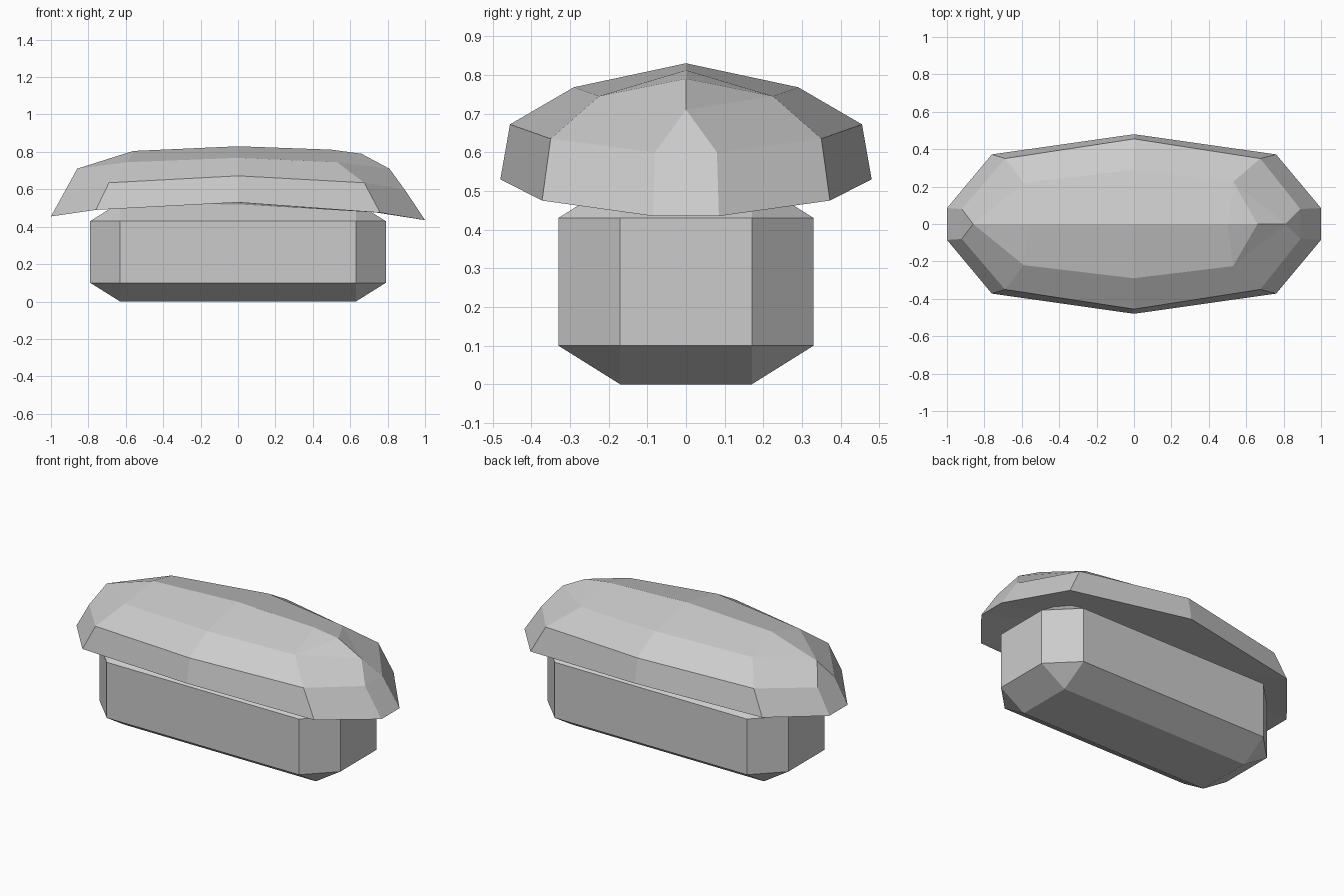
import bpy
import bmesh
from mathutils import Matrix, Vector

default_cube = bpy.data.objects.get("Cube")
if default_cube:
    bpy.data.objects.remove(default_cube, do_unlink=True)

grey = bpy.data.materials.new("plain grey")
grey.use_nodes = True
colour = (0.6, 0.6, 0.6, 1)
grey.diffuse_color = colour
grey.node_tree.nodes["Principled BSDF"].inputs["Base Color"].default_value = colour


def finish(bm, name):
    """Turn a bmesh into a flat shaded object."""
    bmesh.ops.recalc_face_normals(bm, faces=bm.faces)
    mesh = bpy.data.meshes.new(name)
    bm.to_mesh(mesh)
    bm.free()
    mesh.materials.append(grey)
    obj = bpy.data.objects.new(name, mesh)
    bpy.context.collection.objects.link(obj)
    return obj


# Base: box with chamfered edges, the chamfer being flatter in height
CHAMFER, SQUASH = 0.16, 0.625
bm = bmesh.new()
bmesh.ops.create_cube(bm, size=1)
bmesh.ops.scale(bm, vec=(1.58, 0.66, 0.53 / SQUASH), verts=bm.verts)
bmesh.ops.bevel(bm, geom=bm.edges[:], offset=CHAMFER, offset_type='OFFSET',
                segments=1, profile=0.5, affect='EDGES')
bmesh.ops.scale(bm, vec=(1, 1, SQUASH), verts=bm.verts)
bmesh.ops.translate(bm, vec=(0, 0, 0.265), verts=bm.verts)
finish(bm, "base")

# Cap: back half as rings running from the left end to the right end
bm = bmesh.new()


def ring(points):
    return [bm.verts.new(p) for p in points]


def strip(a, b):
    for i in range(len(a) - 1):
        bm.faces.new((a[i], a[i + 1], b[i + 1], b[i]))


rim = ring([(1, 0, .435), (1, .085, .435), (.76, .372, .475), (0, .48, .53),
            (-.76, .372, .49), (-1, .085, .455), (-1, 0, .455)])
shoulder = ring([(.89, 0, .6), (.89, .08, .6), (.675, .35, .635), (0, .455, .672),
                 (-.69, .35, .635), (-.92, .08, .6), (-.92, 0, .6)])
upper = ring([(.53, .225, .745), (0, .29, .768), (-.59, .22, .745)])
crest = ring([(.81, 0, .71), (.66, 0, .79), (.5, 0, .812), (0, 0, .83),
              (-.56, 0, .805), (-.86, 0, .71)])

strip(rim, shoulder)
strip(shoulder[2:5], upper)
strip(upper, crest[2:5])

# Rounded ends of the cap
ends = [(shoulder[0], shoulder[1], crest[0]),
        (shoulder[1], shoulder[2], upper[0], crest[0]),
        (upper[0], crest[0], crest[1]),
        (upper[0], crest[1], crest[2]),
        (shoulder[4], shoulder[5], crest[5], upper[2]),
        (shoulder[5], shoulder[6], crest[5]),
        (upper[2], crest[5], crest[4])]
for face in ends:
    bm.faces.new(face)

# Underside, rising slightly to meet the top of the base
inner = ring([Vector((v.co.x * 0.6, v.co.y * 0.4, 0.52)) for v in rim])
strip(rim, inner)
bm.faces.new(inner)

# Mirror to the front half and join along the middle
back = bm.verts[:] + bm.edges[:] + bm.faces[:]
copy = bmesh.ops.duplicate(bm, geom=back)["geom"]
front_verts = [g for g in copy if isinstance(g, bmesh.types.BMVert)]
bmesh.ops.transform(bm, matrix=Matrix.Scale(-1, 4, (0, 1, 0)), verts=front_verts)
bmesh.ops.remove_doubles(bm, verts=bm.verts, dist=0.0005)
finish(bm, "cap")
